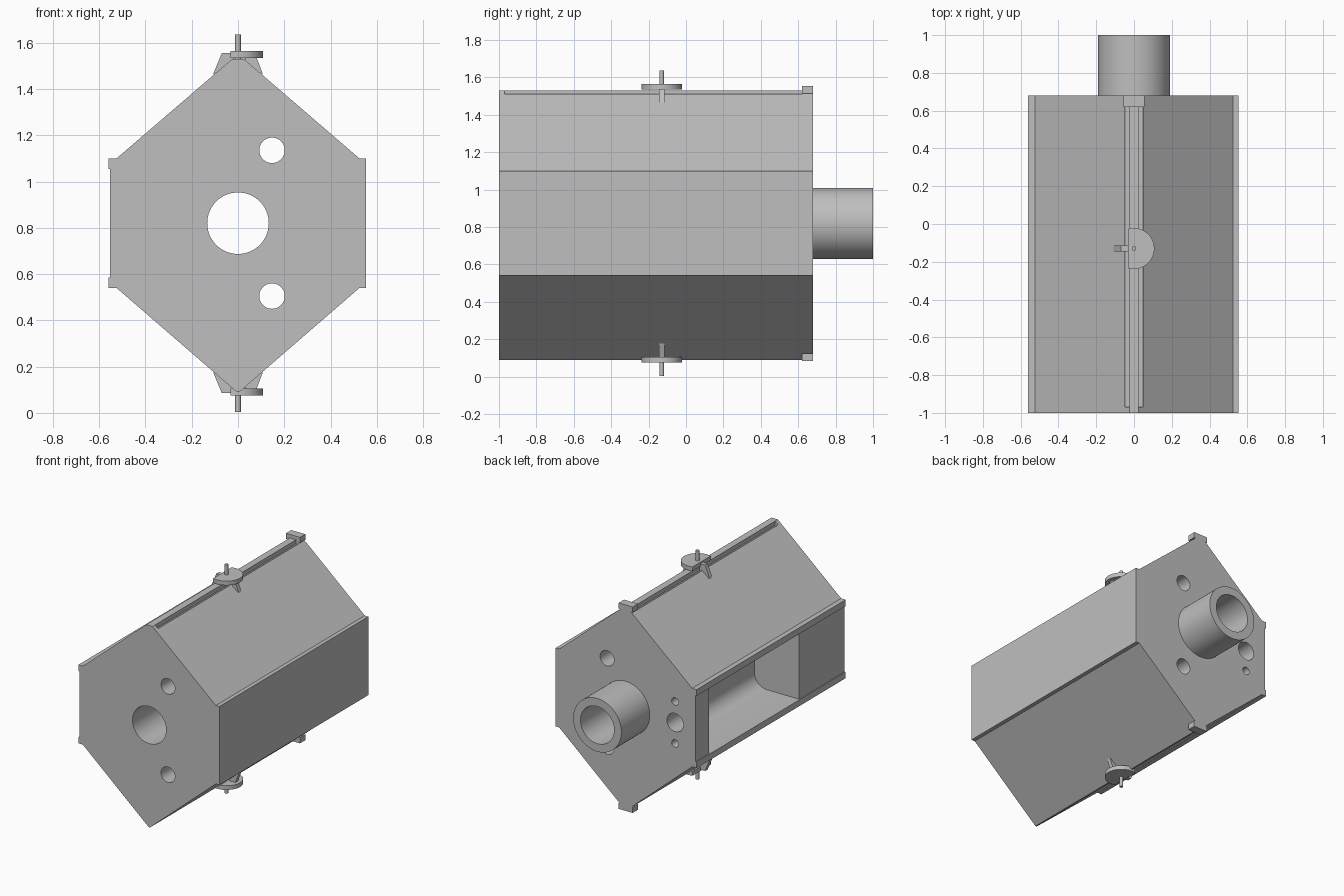
import bpy, bmesh, math
from mathutils import Matrix, Vector

if "Cube" in bpy.data.objects:
    bpy.data.objects.remove(bpy.data.objects["Cube"])

grey = bpy.data.materials.new("machined grey")
grey.use_nodes = True
grey.diffuse_color = (0.52, 0.52, 0.52, 1)
grey.node_tree.nodes["Principled BSDF"].inputs["Base Color"].default_value = (0.52, 0.52, 0.52, 1)

MID = 0.82              # height of the bore axis
FRONT, BACK = -1.0, 0.68


def finish(name, bm):
    bmesh.ops.recalc_face_normals(bm, faces=bm.faces)
    mesh = bpy.data.meshes.new(name)
    bm.to_mesh(mesh)
    bm.free()
    mesh.materials.append(grey)
    ob = bpy.data.objects.new(name, mesh)
    bpy.context.collection.objects.link(ob)
    return ob


def prism(name, outline, y0, y1):
    """Extrude an x-z outline along y."""
    bm = bmesh.new()
    face = bm.faces.new([bm.verts.new((x, y0, z)) for x, z in outline])
    ext = bmesh.ops.extrude_face_region(bm, geom=[face])
    moved = [v for v in ext["geom"] if isinstance(v, bmesh.types.BMVert)]
    bmesh.ops.translate(bm, verts=moved, vec=(0, y1 - y0, 0))
    return finish(name, bm)


def box(name, x0, x1, y0, y1, z0, z1):
    return prism(name, [(x0, z0), (x1, z0), (x1, z1), (x0, z1)], y0, y1)


def cylinder(name, r, start, end, sides=48):
    a, b = Vector(start), Vector(end)
    bm = bmesh.new()
    turn = (b - a).to_track_quat("Z", "Y").to_matrix().to_4x4()
    bmesh.ops.create_cone(bm, cap_ends=True, segments=sides, radius1=r, radius2=r,
                          depth=(b - a).length, matrix=Matrix.Translation((a + b) / 2) @ turn)
    return finish(name, bm)


def cut(ob, cutters):
    for c in cutters:
        mod = ob.modifiers.new("cut", "BOOLEAN")
        mod.operation, mod.solver, mod.object = "DIFFERENCE", "EXACT", c
        bpy.context.view_layer.objects.active = ob
        bpy.ops.object.modifier_apply(modifier=mod.name)
        bpy.data.objects.remove(c)


def smooth(ob):
    bpy.ops.object.select_all(action="DESELECT")
    ob.select_set(True)
    bpy.context.view_layer.objects.active = ob
    bpy.ops.object.shade_smooth_by_angle(angle=math.radians(30))


# Hexagonal housing
half = [(0.005, 0.09), (0.525, 0.54), (0.553, 0.54), (0.553, 1.1), (0.525, 1.1), (0.025, 1.53)]
body = prism("housing", half + [(-x, z) for x, z in reversed(half)], FRONT, BACK)

# Through holes: main bore and the two side passages
holes = [cylinder("bore_cutter", 0.133, (0, -1.2, MID), (0, 1.2, MID), 64)]
for side in (-1, 1):
    z = MID + side * 0.315
    holes.append(cylinder("passage_cutter", 0.055, (0.147, -1.2, z), (0.147, 1.2, z)))

# Side pocket with rounded inner corners
r, wall, low, high = 0.1, -0.2, 0.585, 1.055
pocket = [(-0.7, high), (-0.7, low)]
for cz, first in ((low + r, -90), (high - r, 0)):
    for i in range(13):
        a = math.radians(first + i * 7.5)
        pocket.append((wall - r + r * math.cos(a), cz + r * math.sin(a)))
holes.append(prism("pocket_cutter", pocket, -0.485, 0.53))

# Ports from the back end into the pocket
for dz, radius in ((0, 0.065), (0.15, 0.027), (-0.15, 0.027)):
    holes.append(cylinder("port_cutter", radius, (-0.39, 0.45, MID + dz), (-0.39, 0.8, MID + dz)))

# Twin slots beside the ridge
for s in (-1, 1):
    x0, x1 = sorted((s * 0.025, s * 0.048))
    holes.append(box("slot_cutter", x0, x1, -0.97, 0.62, 1.5, 1.6))

cut(body, holes)
smooth(body)

# Rear tube
tube = cylinder("rear_tube", 0.19, (0, BACK, MID), (0, 1.0, MID), 64)
cut(tube, [cylinder("tube_cutter", 0.133, (0, 0.5, MID), (0, 1.2, MID), 64)])
smooth(tube)

# Rails above and below the pocket
for name, z in (("upper_rail", 1.055), ("lower_rail", 0.54)):
    box(name, -0.56, -0.53, FRONT, BACK, z, z + 0.045)

# Top and bottom fittings, mirrored about the bore axis
KNOB_Y = -0.13
for name, s in (("top", 1), ("bottom", -1)):
    def h(z):
        return MID + s * (z - MID)

    box(name + "_end_bracket", -0.055, 0.055, 0.62, BACK, *sorted((h(1.515), h(1.555))))
    pin = cylinder(name + "_pin", 0.012, (0, KNOB_Y, h(1.48)), (0, KNOB_Y, h(1.636)), 20)
    smooth(pin)
    knob = cylinder(name + "_knob", 0.108, (0, KNOB_Y, h(1.535)), (0, KNOB_Y, h(1.565)), 48)
    cut(knob, [box("knob_cutter", -0.3, -0.033, -0.5, 0.3, h(MID) - 1, h(MID) + 1)])
    smooth(knob)
    for side, inner, outer, top in (("left", 0.03, 0.08, 1.537), ("right", -0.02, -0.07, 1.555)):
        tip = math.copysign(0.108, outer)
        prism(f"{name}_{side}_lever",
              [(inner, h(top)), (outer, h(top)), (tip, h(1.463)), (inner, h(1.51))],
              KNOB_Y - 0.015, KNOB_Y + 0.015)
